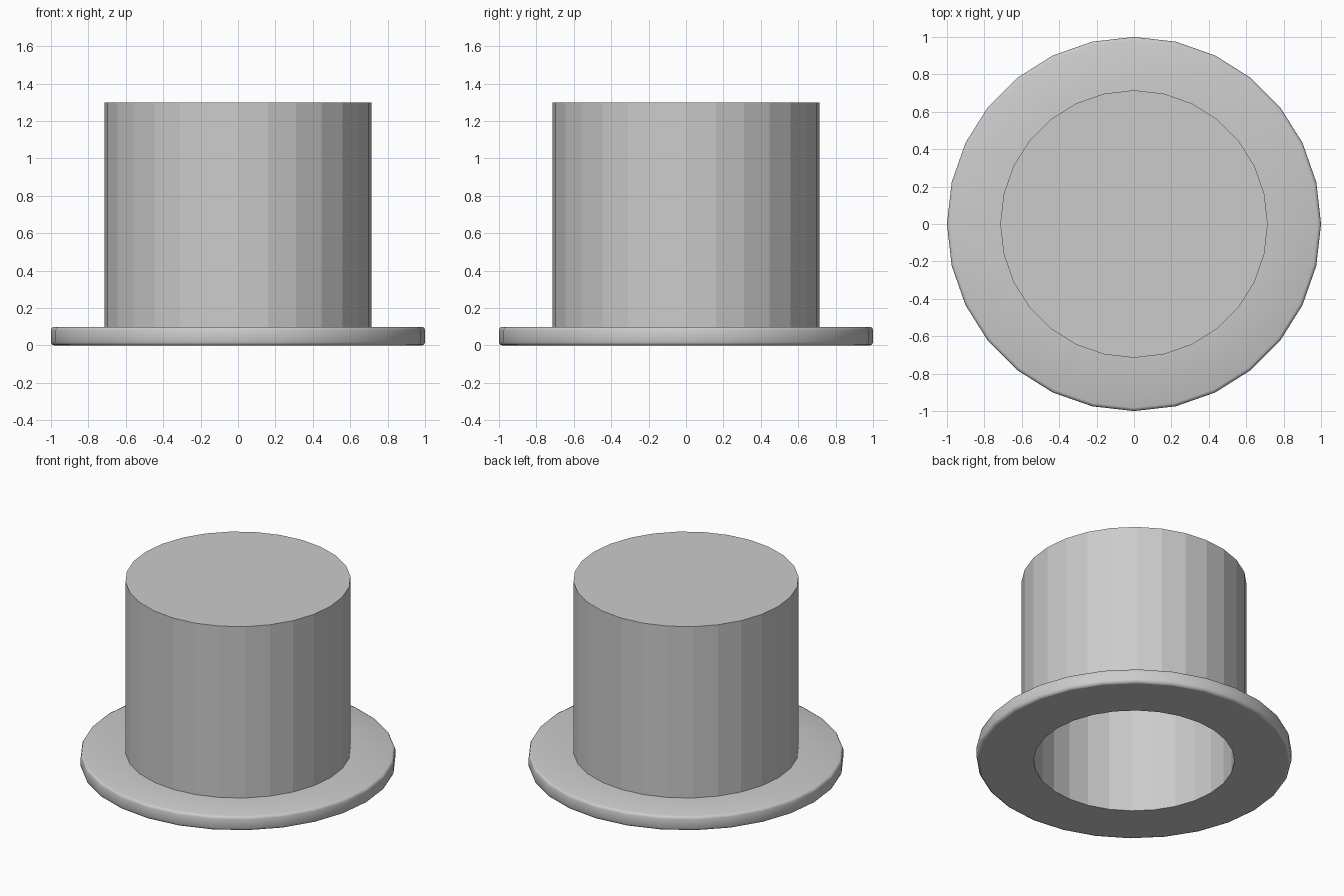
import bpy, bmesh, math

if "Cube" in bpy.data.objects:
    bpy.data.objects.remove(bpy.data.objects["Cube"])

SIDES = 28          # facets around the hat
R_OUT = 0.715       # crown outer radius
R_IN = 0.637        # opening radius
BRIM_H = 0.10
HEIGHT = 1.30
WALL = R_OUT - R_IN
BEVEL = 0.018


def lathe(name, profile, closed=False):
    """Revolve (radius, z) points about z; radius 0 becomes a single capped face."""
    bm = bmesh.new()
    rings = []
    for r, z in profile:
        rings.append([bm.verts.new((r * math.cos(2 * math.pi * i / SIDES),
                                    r * math.sin(2 * math.pi * i / SIDES), z))
                      for i in range(SIDES)])
    pairs = list(zip(rings, rings[1:]))
    if closed:
        pairs.append((rings[-1], rings[0]))
    for a, b in pairs:
        for i in range(SIDES):
            j = (i + 1) % SIDES
            bm.faces.new((a[i], a[j], b[j], b[i]))
    return bm, rings


def finish(bm, name):
    mesh = bpy.data.meshes.new(name)
    bm.to_mesh(mesh)
    bm.free()
    obj = bpy.data.objects.new(name, mesh)
    bpy.context.collection.objects.link(obj)
    return obj


# Crown: flat-faceted outer wall and lid
bm, rings = lathe("crown", [(R_OUT, BRIM_H), (R_OUT, HEIGHT)])
bm.faces.new(rings[1])

# Hollow inside: lining wall and ceiling, facing inward
inner = []
for z in (BRIM_H, HEIGHT - WALL):
    inner.append([bm.verts.new((R_IN * math.cos(2 * math.pi * i / SIDES),
                                R_IN * math.sin(2 * math.pi * i / SIDES), z))
                  for i in range(SIDES)])
for i in range(SIDES):
    j = (i + 1) % SIDES
    bm.faces.new((inner[0][j], inner[0][i], inner[1][i], inner[1][j]))
bm.faces.new(inner[1][::-1])
crown = finish(bm, "crown")

# Brim: ring with softly rounded outer rim
c = BEVEL
k = c * (1 - math.sqrt(0.5))
bm, rings = lathe("brim", [
    (R_IN, 0), (1 - c, 0), (1 - k, k), (1, c),
    (1, BRIM_H - c), (1 - k, BRIM_H - k), (1 - c, BRIM_H), (R_IN, BRIM_H)], closed=True)
# Outer rim and top are smooth; underside and opening stay flat
for f in bm.faces:
    r = math.hypot(*f.calc_center_median()[:2])
    f.smooth = r > R_OUT and f.calc_center_median().z > 0.001
brim = finish(bm, "brim")
